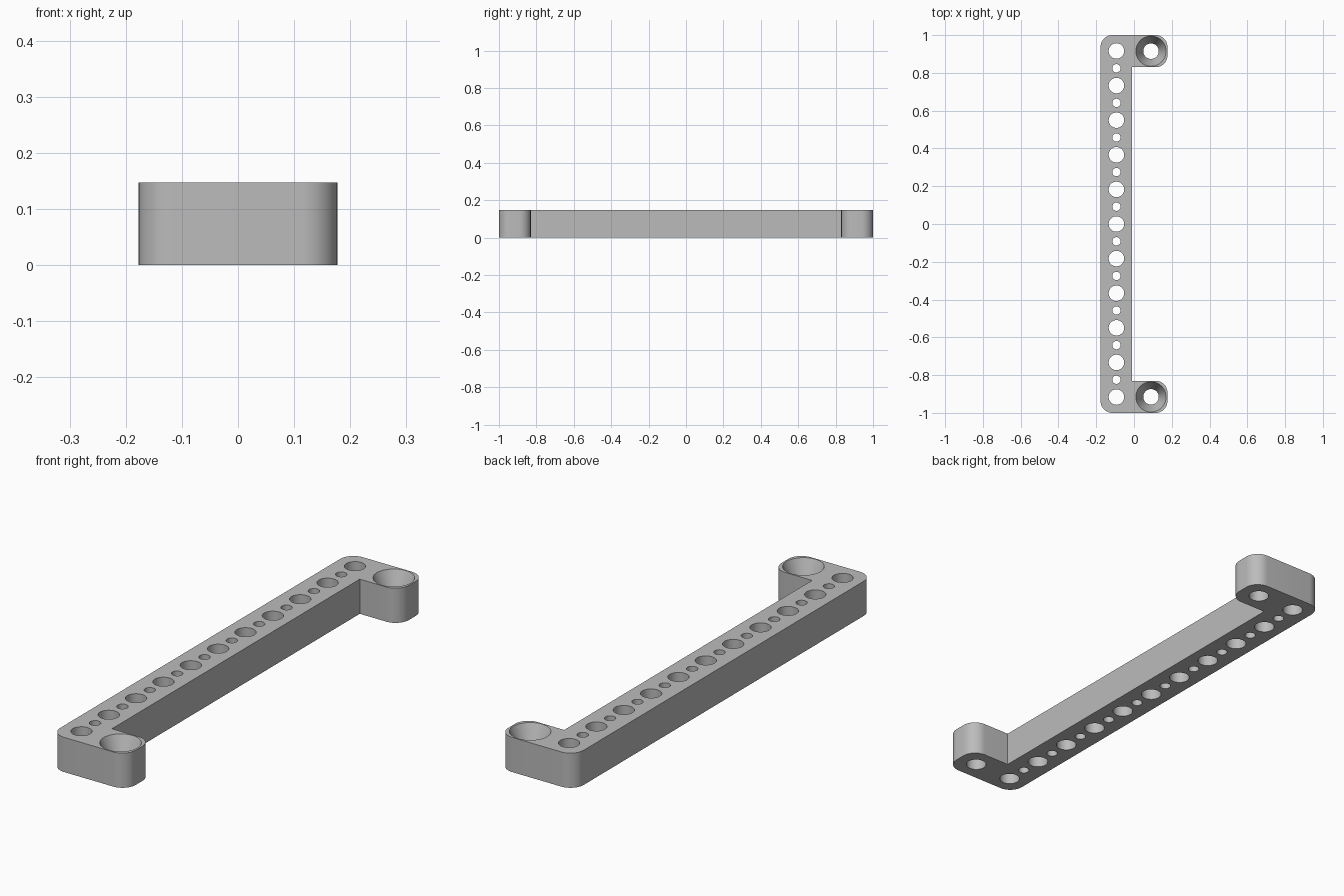
import bpy, bmesh
from math import cos, sin, pi, radians

cube = bpy.data.objects.get("Cube")
if cube:
    bpy.data.objects.remove(cube, do_unlink=True)

HALF_W, HEIGHT = 0.177, 0.147
INNER_X, EAR_Y = -0.01, 0.83
CORNER = 0.062
HOLE_X, PITCH = -0.093, 0.1832
BIG, SMALL, SINK = 0.041, 0.022, 0.08
EAR_HOLE = (0.09, 0.915)

grey = bpy.data.materials.new("plain grey")
grey.use_nodes = True
colour = (0.5, 0.5, 0.5, 1)
grey.diffuse_color = colour
grey.node_tree.nodes["Principled BSDF"].inputs["Base Color"].default_value = colour


def make_object(name, bm):
    bmesh.ops.recalc_face_normals(bm, faces=bm.faces)
    mesh = bpy.data.meshes.new(name)
    bm.to_mesh(mesh)
    bm.free()
    mesh.materials.append(grey)
    obj = bpy.data.objects.new(name, mesh)
    bpy.context.collection.objects.link(obj)
    return obj


def arc(cx, cy, start, steps=12):
    """Quarter-circle corner, counterclockwise from a start angle."""
    angles = [radians(start + 90 * i / steps) for i in range(steps + 1)]
    return [(cx + CORNER * cos(a), cy + CORNER * sin(a)) for a in angles]


def add_lathe(bm, x, y, profile, sides=48):
    """Closed solid of revolution from (radius, z) pairs."""
    rings = [[bm.verts.new((x + r * cos(2 * pi * i / sides),
                            y + r * sin(2 * pi * i / sides), z))
              for i in range(sides)] for r, z in profile]
    for low, high in zip(rings, rings[1:]):
        for i in range(sides):
            j = (i + 1) % sides
            bm.faces.new((low[i], low[j], high[j], high[i]))
    bm.faces.new(rings[0][::-1])
    bm.faces.new(rings[-1])


# Bracket body: half outline mirrored front to back, then extruded
right, left = HALF_W - CORNER, CORNER - HALF_W
half = [(INNER_X, EAR_Y)]
half += arc(right, EAR_Y + CORNER, -90)
half += arc(right, 1 - CORNER, 0)
half += arc(left, 1 - CORNER, 90)
outline = half + [(x, -y) for x, y in reversed(half)]
bm = bmesh.new()
base = bm.faces.new([bm.verts.new((x, y, 0)) for x, y in outline])
top = bmesh.ops.extrude_face_region(bm, geom=[base], use_keep_orig=True)["geom"]
bmesh.ops.translate(bm, vec=(0, 0, HEIGHT),
                    verts=[v for v in top if isinstance(v, bmesh.types.BMVert)])
bracket = make_object("mounting_bracket", bm)

# Hole cutters: alternating large and small holes, countersunk ear holes
bm = bmesh.new()
for i in range(-10, 11):
    radius = BIG if i % 2 == 0 else SMALL
    add_lathe(bm, HOLE_X, i * PITCH / 2, [(radius, -0.05), (radius, HEIGHT + 0.05)])
for side in (-1, 1):
    add_lathe(bm, EAR_HOLE[0], side * EAR_HOLE[1],
              [(BIG, -0.05), (BIG, HEIGHT - 0.09), (SINK, HEIGHT), (SINK, HEIGHT + 0.05)])
cutter = make_object("hole_cutter", bm)
cutter.hide_render = True

# Cut the holes and discard the cutter
cut = bracket.modifiers.new("holes", "BOOLEAN")
cut.operation = "DIFFERENCE"
cut.solver = "EXACT"
cut.object = cutter
bpy.ops.object.select_all(action="DESELECT")
bracket.select_set(True)
bpy.context.view_layer.objects.active = bracket
bpy.ops.object.modifier_apply(modifier=cut.name)
bpy.data.objects.remove(cutter, do_unlink=True)

bpy.ops.object.shade_smooth_by_angle(angle=radians(20))
